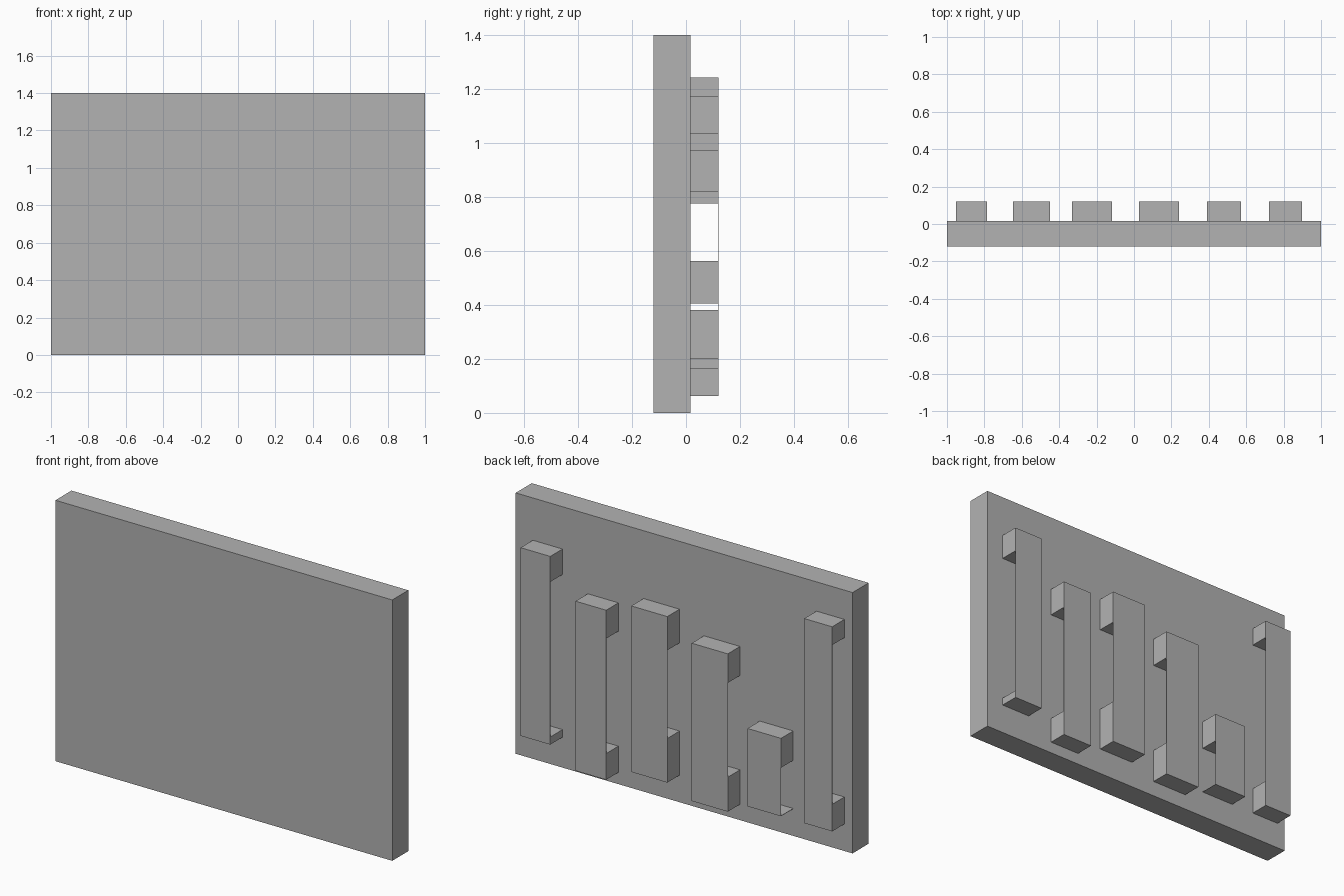
import bpy
import bmesh

cube = bpy.data.objects.get("Cube")
if cube:
    bpy.data.objects.remove(cube, do_unlink=True)

# One plain grey for everything
grey = bpy.data.materials.new("plain_grey")
grey.use_nodes = True
colour = (0.448, 0.448, 0.448, 1.0)
grey.diffuse_color = colour
grey.node_tree.nodes["Principled BSDF"].inputs["Base Color"].default_value = colour

FRONT, BACK, OUTER = -0.12, 0.016, 0.12
SHEET = 0.002


def extrude_profile(name, profile, x0, x1):
    """Extrude a closed (y, z) outline from x0 to x1."""
    bm = bmesh.new()
    face = bm.faces.new([bm.verts.new((x0, y, z)) for y, z in profile])
    moved = bmesh.ops.extrude_face_region(bm, geom=[face])["geom"]
    verts = [v for v in moved if isinstance(v, bmesh.types.BMVert)]
    bmesh.ops.translate(bm, verts=verts, vec=(x1 - x0, 0, 0))
    bmesh.ops.recalc_face_normals(bm, faces=bm.faces)
    mesh = bpy.data.meshes.new(name)
    bm.to_mesh(mesh)
    bm.free()
    mesh.materials.append(grey)
    obj = bpy.data.objects.new(name, mesh)
    bpy.context.collection.objects.link(obj)
    return obj


# Main upright slab
extrude_profile("slab", [(FRONT, 0), (BACK, 0), (BACK, 1.4), (FRONT, 1.4)], -1, 1)

# Back brackets: two feet joined by a thin sheet
# (x0, x1, bottom, lower foot top, upper foot underside, top)
brackets = [
    (-0.952, -0.786, 0.145, 0.29, 1.145, 1.243),
    (-0.648, -0.449, 0.145, 0.147, 0.405, 0.563),
    (-0.332, -0.118, 0.085, 0.27, 0.776, 0.932),
    (0.027, 0.241, 0.145, 0.382, 0.855, 1.036),
    (0.390, 0.572, 0.063, 0.204, 0.821, 0.973),
    (0.722, 0.898, 0.163, 0.204, 1.036, 1.173),
]
for i, (x0, x1, bottom, low, high, top) in enumerate(brackets, 1):
    inner = OUTER - SHEET
    outline = [(BACK, bottom), (OUTER, bottom), (OUTER, top), (BACK, top),
               (BACK, high), (inner, high), (inner, low), (BACK, low)]
    extrude_profile(f"bracket_{i}", outline, x0, x1)
